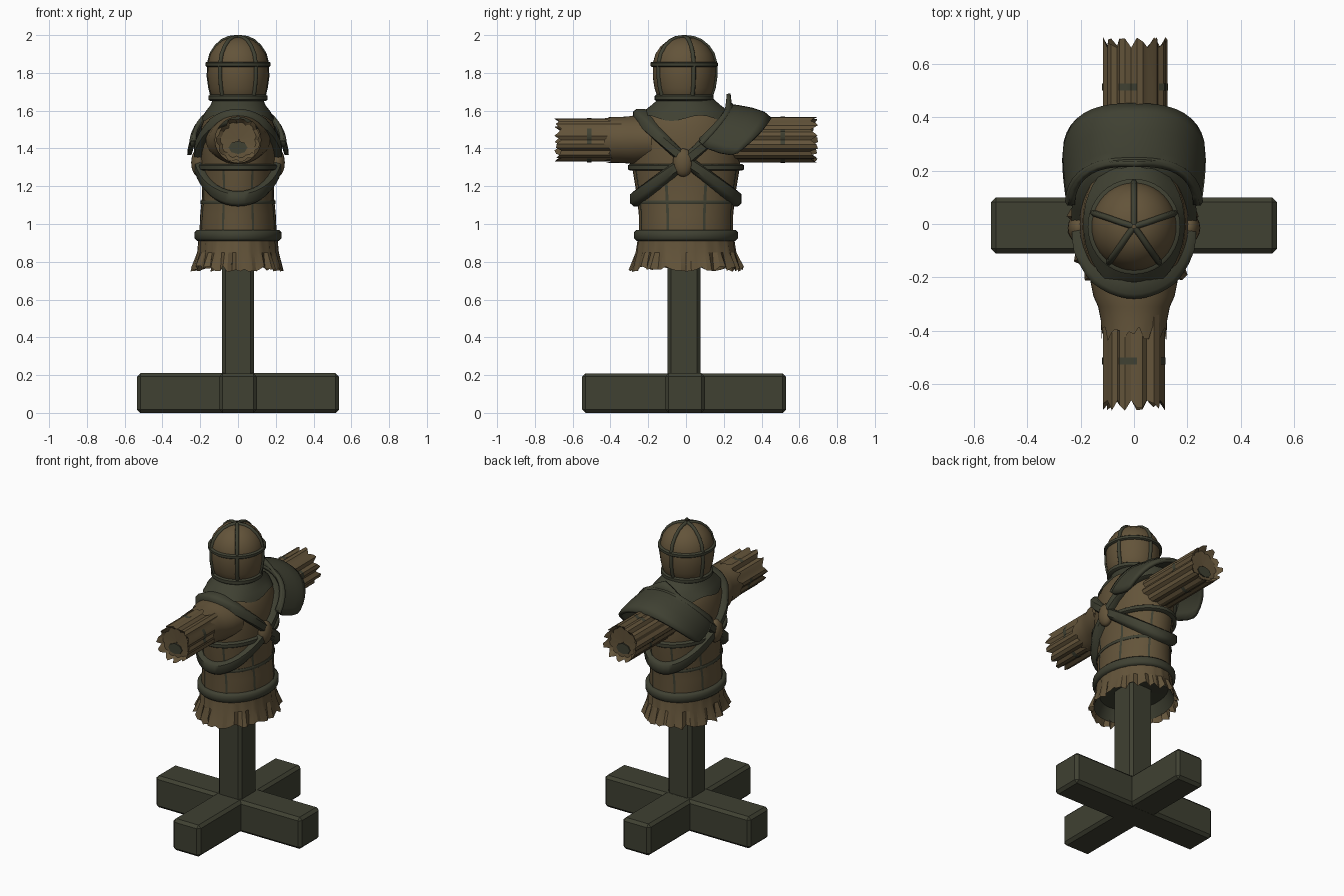
import bpy, bmesh, math, random
from math import sin, cos, pi

if "Cube" in bpy.data.objects:
    bpy.data.objects.remove(bpy.data.objects["Cube"])
random.seed(4)

def material(name, col):
    m = bpy.data.materials.new(name)
    m.diffuse_color = (*col, 1)
    m.use_nodes = True
    m.node_tree.nodes["Principled BSDF"].inputs["Base Color"].default_value = m.diffuse_color
    return m

BROWN = material("worn_brown_cloth", (0.125, 0.088, 0.042))
GREEN = material("dark_olive_leather", (0.050, 0.052, 0.032))

def make(name, verts, faces, mat, smooth=40):
    me = bpy.data.meshes.new(name)
    me.from_pydata(verts, [], faces)
    bm = bmesh.new()
    bm.from_mesh(me)
    bmesh.ops.recalc_face_normals(bm, faces=bm.faces)
    bm.to_mesh(me)
    bm.free()
    ob = bpy.data.objects.new(name, me)
    bpy.context.collection.objects.link(ob)
    me.materials.append(mat)
    if smooth:
        bpy.ops.object.select_all(action='DESELECT')
        ob.select_set(True)
        bpy.context.view_layer.objects.active = ob
        bpy.ops.object.shade_smooth_by_angle(angle=math.radians(smooth))
    return ob

def grid(name, rows, mat, loop=True, wrap=False, caps=False, smooth=40):
    """Skin a list of equal-length point rows."""
    n, m = len(rows[0]), len(rows)
    faces = [(a * n + i, a * n + (i + 1) % n, (a + 1) % m * n + (i + 1) % n, (a + 1) % m * n + i)
             for a in range(m if wrap else m - 1) for i in range(n if loop else n - 1)]
    if caps:
        faces += [tuple(range(n)), tuple(range((m - 1) * n, m * n))]
    return make(name, [p for r in rows for p in r], faces, mat, smooth)

def cord(name, pts, radius):
    cu = bpy.data.curves.new(name, 'CURVE')
    cu.dimensions = '3D'
    cu.bevel_depth, cu.bevel_resolution = radius, 1
    sp = cu.splines.new('POLY')
    sp.points.add(len(pts) - 1)
    for p, c in zip(sp.points, pts):
        p.co = (*c, 1)
    cu.materials.append(GREEN)
    bpy.context.collection.objects.link(bpy.data.objects.new(name, cu))

def interp(table, z):
    if z <= table[0][0]:
        return table[0][1:]
    for a, b in zip(table, table[1:]):
        if z <= b[0]:
            t = (z - a[0]) / (b[0] - a[0])
            return tuple(p + (q - p) * t for p, q in zip(a[1:], b[1:]))
    return table[-1][1:]

def beam(name, size, loc, bevel=0.018):
    bpy.ops.mesh.primitive_cube_add(size=1, location=loc)
    ob = bpy.context.object
    ob.name = name
    ob.scale = size
    bpy.ops.object.transform_apply(location=False, rotation=False)
    ob.data.materials.append(GREEN)
    b = ob.modifiers.new("bevel", 'BEVEL')
    b.width, b.segments = bevel, 1

# Wooden stand
beam("base_beam_across", (1.07, 0.21, 0.21), (0, -0.005, 0.105))
beam("base_beam_along", (0.20, 1.08, 0.209), (0, -0.01, 0.105))
beam("post", (0.17, 0.175, 0.85), (0, -0.01, 0.6))

# Torso: z, half width in x, half width in y
TORSO = [(0.88, .20, .245), (0.94, .205, .25), (1.05, .20, .25), (1.15, .19, .26), (1.3, .195, .285),
         (1.42, .203, .285), (1.52, .193, .27), (1.58, .168, .24), (1.62, .14, .175), (1.67, .11, .12)]
SEG = 40
ANG = [2 * pi * i / SEG for i in range(SEG)]

def on_torso(a, z, off=0):
    rx, ry = interp(TORSO, z)
    return ((rx + off) * cos(a), (ry + off) * sin(a), z)

grid("torso", [[on_torso(a, t[0]) for a in ANG] for t in TORSO], BROWN, caps=True)

def band(name, zf, width, thick, fn=on_torso, mat=GREEN):
    """Strap that hugs a surface; zf gives its height from y."""
    prof = [(-.5, -.8), (-.5, .5), (-.3, 1), (.3, 1), (.5, .5), (.5, -.8)]
    rows = []
    for a in ANG:
        z = zf(0)
        for _ in range(40):
            z = .6 * z + .4 * zf(fn(a, z)[1])
        x, y, _ = fn(a, z)
        l = math.hypot(x, y)
        rows.append([(x + x / l * o * thick, y + y / l * o * thick, z + w * width) for w, o in prof])
    return grid(name, rows, mat, wrap=True, smooth=50)

band("waist_belt", lambda y: 0.94, 0.058, 0.024)
band("rib_belt", lambda y: 1.30, 0.035, 0.022)
band("belly_seam", lambda y: 1.115, 0.02, 0.006)
# Crossed straps, steeper over the shoulder than under the arm
for s, name in ((1, "cross_strap_left"), (-1, "cross_strap_right")):
    band(name, lambda y: 1.335 - (0.78 if y * s > 0 else 0.96) * y * s, 0.08, 0.036 - 0.001 * s)

# Vertical stitched seams
for k in range(8):
    a = pi / 8 + k * pi / 4
    grid("torso_seam", [[on_torso(a + d, z, 0.004) for d in (-.03, .03)]
                        for z in (0.95, 1.05, 1.15, 1.3)], GREEN, loop=False)

# Knots where the straps cross
for s in (1, -1):
    bpy.ops.mesh.primitive_uv_sphere_add(segments=16, ring_count=10, location=(s * 0.208, -0.015, 1.325))
    k = bpy.context.object
    k.name = "strap_knot"
    k.scale = (0.04, 0.055, 0.075)
    k.data.materials.append(BROWN)
    bpy.ops.object.shade_smooth()

# Collar around the neck
grid("collar", [[(r * cos(a), (r + e) * sin(a), z + 0.015 * sin(5 * a) * f) for a in ANG]
                for r, e, z, f in [(.190, .06, 1.56, 1), (.172, .055, 1.595, 0), (.145, .037, 1.63, 0),
                                   (.125, .0, 1.68, 0)]], GREEN)

# Ragged skirt of pleated strips, with a dark lining
top, mid, low = [], [], []
for i in range(66):
    a = 2 * pi * i / 66
    p = 0.01 if i % 3 else -0.008
    q = p + random.uniform(-.01, .01)
    top.append(on_torso(a, 0.93, 0.005))
    mid.append(((.212 + p * .5) * cos(a), (.262 + p * .5) * sin(a), 0.85))
    low.append(((.235 + q) * cos(a), (.288 + q) * sin(a), 0.762 + random.uniform(-.016, .016)))
grid("skirt", [top, mid, low], BROWN, smooth=20)
grid("skirt_lining", [[(x * cos(a), y * sin(a), z) for a in ANG]
                      for x, y, z in [(.06, .06, .87), (.185, .235, .86), (.218, .27, .785)]], GREEN)

# Arms: bundles of splintered slats running along y
def arm(s):
    n, r0 = 33, 0.119
    ring, ends = [], []
    for i in range(n):
        if i % 3 == 0:
            r0 = random.uniform(.112, .122)
        ring.append(r0 - (0.011 if i % 3 == 0 else 0))
        ends.append(0.66 if i % 3 == 0 else random.uniform(.67, .70))
    def pt(i, y, k=1):
        a = 2 * pi * i / n
        return (ring[i] * k * cos(a) + .005, s * y, 1.445 + ring[i] * k * sin(a))
    rows = [[pt(i, 0.15) for i in range(n)], [pt(i, 0.4) for i in range(n)],
            [pt(i, ends[i]) for i in range(n)], [pt(i, .655, .82) for i in range(n)],
            [pt(i, .65, .02) for i in range(n)]]
    grid("arm_slats", rows, BROWN, smooth=25)
    # broken dark binding
    for c in range(0, n, 8):
        grid("arm_binding", [[pt((c + j) % n, y, 1.03) for j in range(4)] for y in (.5, .525)], GREEN, loop=False)
    # dark wood core seen in the end
    grid("arm_core", [[(0.05 * cos(a) * k, s * y, 1.405 + 0.035 * sin(a) * k) for a in ANG[::5]]
                      for k, y in ((1, .6), (1, .66), (.01, .66))], GREEN)
arm(1)
arm(-1)

# Cloth sleeve with torn cuff on the bare shoulder
rows = [[(rx * cos(a), -y, 1.445 + rz * sin(a)) for a in ANG]
        for y, rx, rz in [(.18, .17, .125), (.27, .152, .13), (.31, .134, .124), (.36, .124, .121)]]
rows.append([(.121 * cos(a), -(.38 + random.uniform(0, .06)), 1.445 + .121 * sin(a)) for a in ANG])
grid("torn_sleeve", rows, BROWN)

# Shoulder guard arched over the other arm: top (y, z) and side (x, y, z) of each row
GUARD = [(.225, 1.64, .232, .07, 1.45), (.235, 1.625, .24, .08, 1.425), (.27, 1.62, .247, .11, 1.40),
         (.35, 1.605, .255, .18, 1.375), (.41, 1.585, .258, .24, 1.365), (.445, 1.555, .255, .275, 1.375)]
rows = []
for r, (ty, tz, sx, sy, sz) in enumerate(GUARD):
    row = []
    for i in range(21):
        t = (i - 10) / 10 * pi / 2
        f = 1 - cos(t)
        peak = 0.05 * max(0, 1 - abs(t) * 2) if r == 0 else 0
        row.append((sx * sin(t), ty + (sy - ty) * f ** 1.3, tz + peak + (sz - tz) * f))
    rows.append(row)
g = grid("shoulder_guard", rows, GREEN, loop=False)
m = g.modifiers.new("thickness", 'SOLIDIFY')
m.thickness, m.offset = 0.022, 0
# Rolled rim along the guard's inner edge
cord("guard_rim", rows[1], 0.018)

# Stuffed head
HEAD = [(1.64, .115, .115), (1.67, .14, .14), (1.72, .153, .157), (1.78, .162, .166), (1.85, .160, .166),
        (1.90, .147, .152), (1.94, .12, .125), (1.97, .085, .088), (1.985, .05, .05), (1.99, .005, .005)]

def on_head(a, z, off=0):
    rx, ry = interp(HEAD, z)
    return ((rx + off) * cos(a), (ry + off) * sin(a) - 0.01, z)

grid("head", [[on_head(a, h[0]) for a in ANG] for h in HEAD], BROWN, caps=True)
band("brow_band", lambda y: 1.845, 0.026, 0.013, on_head)
band("chin_band", lambda y: 1.668, 0.034, 0.018, on_head)

# Five cords running from the crown to the chin band
for k in range(5):
    a = pi / 2 + k * 2 * pi / 5
    cord("head_cord", [on_head(a, h[0]) for h in HEAD[1:]], 0.012)
